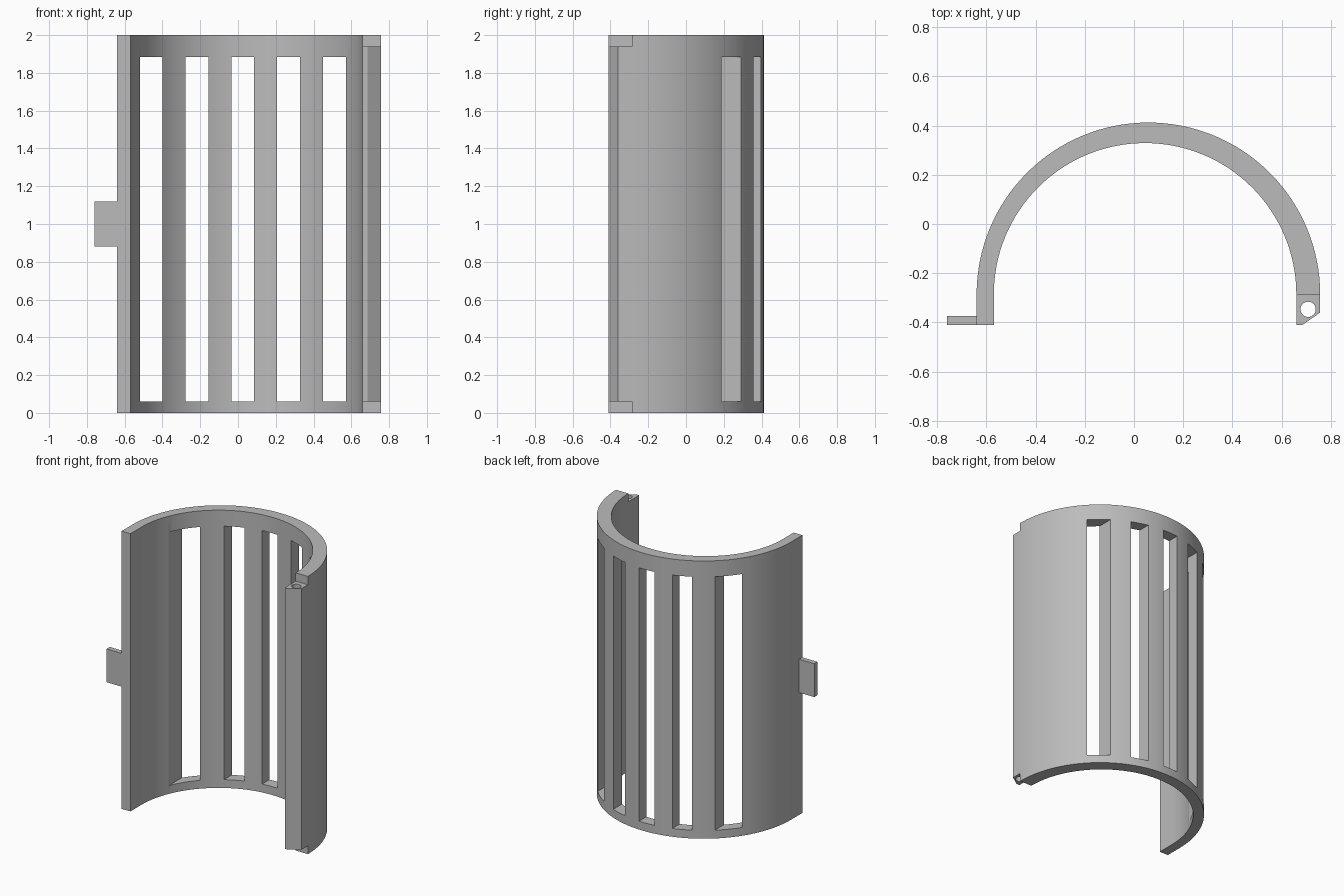
import bpy, bmesh, math

cube = bpy.data.objects.get("Cube")
if cube:
    bpy.data.objects.remove(cube, do_unlink=True)

grey = bpy.data.materials.new("plain_grey")
grey.use_nodes = True
COLOUR = (0.5, 0.5, 0.5, 1)
grey.diffuse_color = COLOUR
grey.node_tree.nodes["Principled BSDF"].inputs["Base Color"].default_value = COLOUR


def prism(name, outline, z0, z1):
    """Extrude a closed plan outline from z0 to z1."""
    bm = bmesh.new()
    base = bm.faces.new([bm.verts.new((x, y, z0)) for x, y in outline])
    ext = bmesh.ops.extrude_face_region(bm, geom=[base])
    moved = [v for v in ext["geom"] if isinstance(v, bmesh.types.BMVert)]
    bmesh.ops.translate(bm, verts=moved, vec=(0, 0, z1 - z0))
    bmesh.ops.recalc_face_normals(bm, faces=bm.faces)
    mesh = bpy.data.meshes.new(name)
    bm.to_mesh(mesh)
    bm.free()
    mesh.materials.append(grey)
    obj = bpy.data.objects.new(name, mesh)
    bpy.context.collection.objects.link(obj)
    return obj


def box(name, x0, x1, y0, y1, z0, z1):
    return prism(name, [(x0, y0), (x1, y0), (x1, y1), (x0, y1)], z0, z1)


def arc(cx, cy, r, start, end, n):
    angles = [start + (end - start) * i / n for i in range(n + 1)]
    return [(cx + r * math.cos(a), cy + r * math.sin(a)) for a in angles]


FRONT, SPRING, HEIGHT, MARGIN = -0.41, -0.286, 2.0, 0.06

# Half-round shell with straight ends and a chamfered hinge edge
outline = [(0.685, FRONT), (0.757, -0.36)]
outline += arc(0.0585, SPRING, 0.6985, 0, math.pi, 64)
outline += [(-0.64, FRONT), (-0.57, FRONT)]
outline += arc(0.045, SPRING, 0.615, math.pi, 0, 64)
outline += [(0.66, FRONT)]
shell = prism("slotted_shell", outline, 0, HEIGHT)

# Five window slots, cut straight through from front to back
cutters = []
for i in range(5):
    x = -0.52 + i * 0.2425
    cutters.append(box("slot_cutter", x, x + 0.121, -0.3, 0.6, MARGIN, 1.885))

# Notches above and below the hinge edge, and the pin hole along it
for z0, z1 in ((-0.1, MARGIN), (HEIGHT - MARGIN, HEIGHT + 0.1)):
    cutters.append(box("notch_cutter", 0.62, 0.8, -0.5, SPRING, z0, z1))
hole = arc(0.708, -0.347, 0.031, 0, math.tau, 32)[:-1]
cutters.append(prism("pin_hole_cutter", hole, -0.2, HEIGHT + 0.2))

bpy.context.view_layer.objects.active = shell
for cutter in cutters:
    cutter.hide_render = True
    mod = shell.modifiers.new("cut", "BOOLEAN")
    mod.operation, mod.solver, mod.object = "DIFFERENCE", "EXACT", cutter
    bpy.ops.object.modifier_apply(modifier=mod.name)
    bpy.data.objects.remove(cutter, do_unlink=True)

# Latch tab on the opposite edge
box("latch_tab", -0.76, -0.64, FRONT, -0.374, 0.88, 1.12)

bpy.ops.object.select_all(action="DESELECT")
shell.select_set(True)
bpy.ops.object.shade_smooth_by_angle(angle=math.radians(30))
